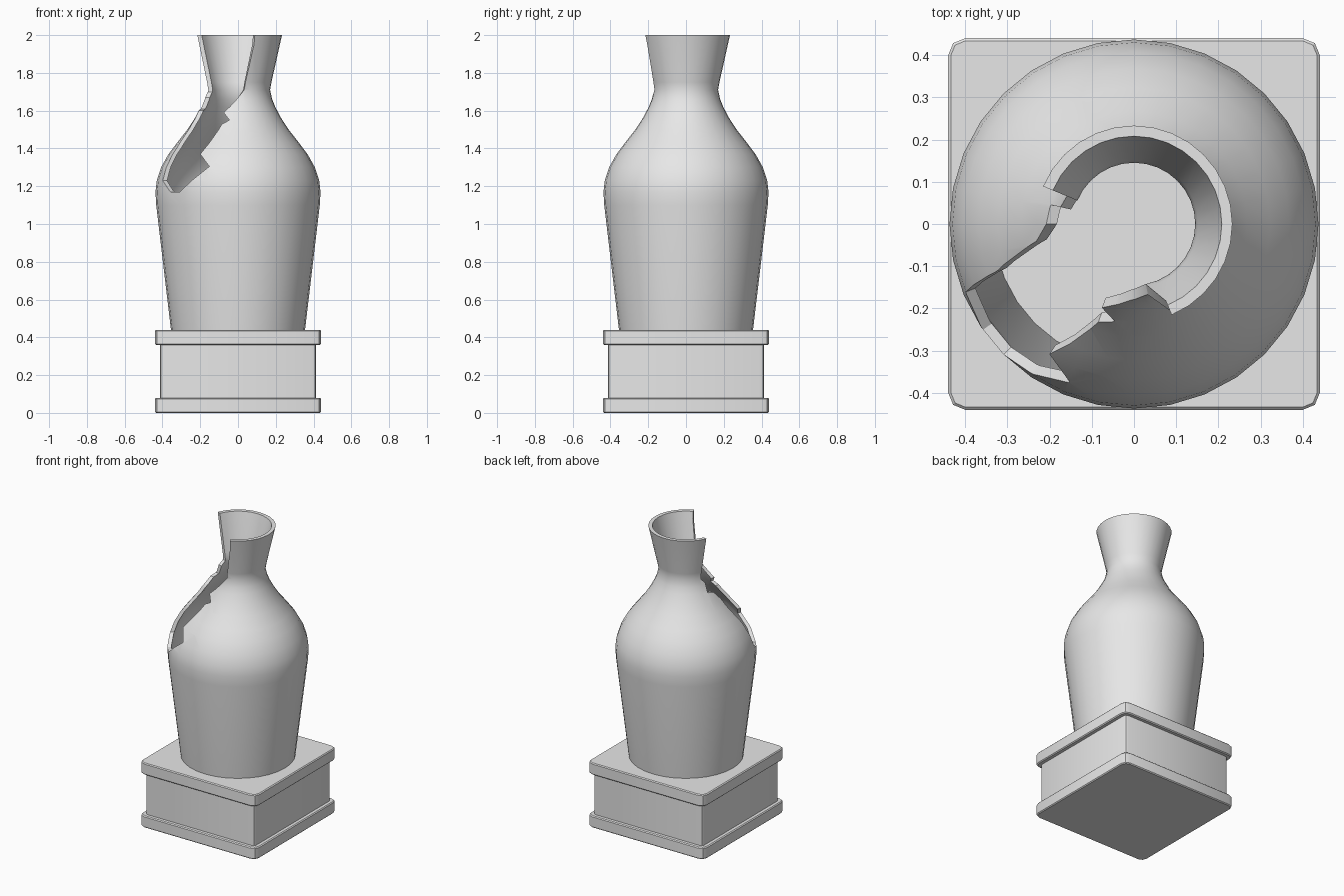
import bpy, bmesh, math
from mathutils import Vector

cube = bpy.data.objects.get("Cube")
if cube:
    bpy.data.objects.remove(cube, do_unlink=True)

SIDES = 32
STEP = 360 / SIDES
WALL = 0.025

stone = bpy.data.materials.new("grey_stone")
stone.use_nodes = True
stone.diffuse_color = (0.8, 0.8, 0.8, 1)
stone.node_tree.nodes["Principled BSDF"].inputs["Base Color"].default_value = (0.8, 0.8, 0.8, 1)


def finish(bm, name):
    """Turn a bmesh into a smooth-shaded object with sharp edges kept."""
    bmesh.ops.recalc_face_normals(bm, faces=bm.faces)
    mesh = bpy.data.meshes.new(name)
    bm.to_mesh(mesh)
    bm.free()
    mesh.materials.append(stone)
    ob = bpy.data.objects.new(name, mesh)
    bpy.context.collection.objects.link(ob)
    bpy.ops.object.select_all(action="DESELECT")
    ob.select_set(True)
    bpy.context.view_layer.objects.active = ob
    bpy.ops.object.shade_smooth_by_angle(angle=math.radians(30))
    return ob


def block(name, width, z0, z1, corner, edge):
    """Square slab with rounded upright corners and a fine edge bevel."""
    bm = bmesh.new()
    bmesh.ops.create_cube(bm, size=1)
    for v in bm.verts:
        v.co = Vector((v.co.x * width, v.co.y * width, z0 + (v.co.z + 0.5) * (z1 - z0)))
    upright = [e for e in bm.edges if abs(e.verts[0].co.z - e.verts[1].co.z) > 0.01]
    bmesh.ops.bevel(bm, geom=upright, offset=corner, segments=2, profile=0.5, affect="EDGES")
    if edge:
        rim = [e for e in bm.edges if abs(e.verts[0].co.z - e.verts[1].co.z) < 1e-4]
        bmesh.ops.bevel(bm, geom=rim, offset=edge, segments=1, affect="EDGES")
    return finish(bm, name)


# Plinth
block("plinth_base", 0.88, 0, 0.08, 0.04, 0.006)
block("plinth_body", 0.825, 0.07, 0.37, 0.02, 0)
block("plinth_cap", 0.88, 0.36, 0.44, 0.04, 0.006)

# Vase outline as (height, radius)
profile = [(0.44, 0.355), (1.1, 0.433), (1.17, 0.437), (1.23, 0.43), (1.3, 0.407),
           (1.37, 0.368), (1.43, 0.323), (1.5, 0.268), (1.56, 0.229), (1.62, 0.197),
           (1.66, 0.181), (1.71, 0.17), (1.75, 0.177), (2.0, 0.233)]

# Broken opening as (angle, height)
opening = [(292.5, 2.1), (292.5, 1.95), (281, 1.71), (249, 1.59), (259, 1.55), (250, 1.53),
           (237, 1.37), (248, 1.305), (225, 1.17), (215, 1.17), (202, 1.23), (199, 1.4),
           (190, 1.55), (180, 1.6), (167, 1.61), (167, 1.67), (157.5, 1.7), (157.5, 2.1)]
opening = [(a / STEP, z) for a, z in opening]


def radius(z):
    for (z0, r0), (z1, r1) in zip(profile, profile[1:]):
        if z <= z1 + 1e-6:
            return r0 + (r1 - r0) * (z - z0) / (z1 - z0)
    return profile[-1][1]


def inside(x, z):
    hit = False
    for (x0, z0), (x1, z1) in zip(opening, opening[1:] + opening[:1]):
        if (z0 > z) != (z1 > z) and x < x0 + (x1 - x0) * (z - z0) / (z1 - z0):
            hit = not hit
    return hit


def wrap(co):
    """Roll a point of the flat sheet onto the faceted vase wall."""
    i = min(int(co.x + 1e-5), SIDES - 1)
    a, b = (math.radians(k * STEP) for k in (i, i + 1))
    d = Vector((math.cos(a), math.sin(a), 0)).lerp(Vector((math.cos(b), math.sin(b), 0)), co.x - i)
    d *= radius(co.z)
    d.z = co.z
    return d


# Unrolled wall sheet
bm = bmesh.new()
rows = [[bm.verts.new((i, 0, z)) for i in range(SIDES + 1)] for z, r in profile]
for low, high in zip(rows, rows[1:]):
    for i in range(SIDES):
        bm.faces.new((low[i], low[i + 1], high[i + 1], high[i]))

# Score the sheet along the break, then remove the missing piece
for (x0, z0), (x1, z1) in zip(opening, opening[1:]):
    near = []
    for f in bm.faces:
        xs = [v.co.x for v in f.verts]
        zs = [v.co.z for v in f.verts]
        if (min(xs) <= max(x0, x1) and max(xs) >= min(x0, x1)
                and min(zs) <= max(z0, z1) and max(zs) >= min(z0, z1)):
            near.append(f)
    parts = set(near)
    for f in near:
        parts.update(f.edges)
        parts.update(f.verts)
    bmesh.ops.bisect_plane(bm, geom=list(parts), dist=1e-5, plane_co=(x0, 0, z0),
                           plane_no=(z1 - z0, 0, x0 - x1))
gone = []
for f in bm.faces:
    c = f.calc_center_median()
    if inside(c.x, c.z):
        gone.append(f)
bmesh.ops.delete(bm, geom=gone, context="FACES")

# Roll up, close the seam and give the wall its thickness
for v in bm.verts:
    v.co = wrap(v.co)
bmesh.ops.remove_doubles(bm, verts=bm.verts, dist=1e-4)
shell = bmesh.ops.extrude_face_region(bm, geom=bm.faces[:], use_keep_orig=True)
for v in shell["geom"]:
    if isinstance(v, bmesh.types.BMVert):
        r = math.hypot(v.co.x, v.co.y)
        v.co.x *= (r - WALL) / r
        v.co.y *= (r - WALL) / r
finish(bm, "broken_vase")

# Vase floor
bm = bmesh.new()
bmesh.ops.create_cone(bm, cap_ends=True, segments=SIDES, radius1=0.345, radius2=0.345, depth=0.02)
bmesh.ops.translate(bm, verts=bm.verts, vec=(0, 0, 0.45))
finish(bm, "vase_floor")
